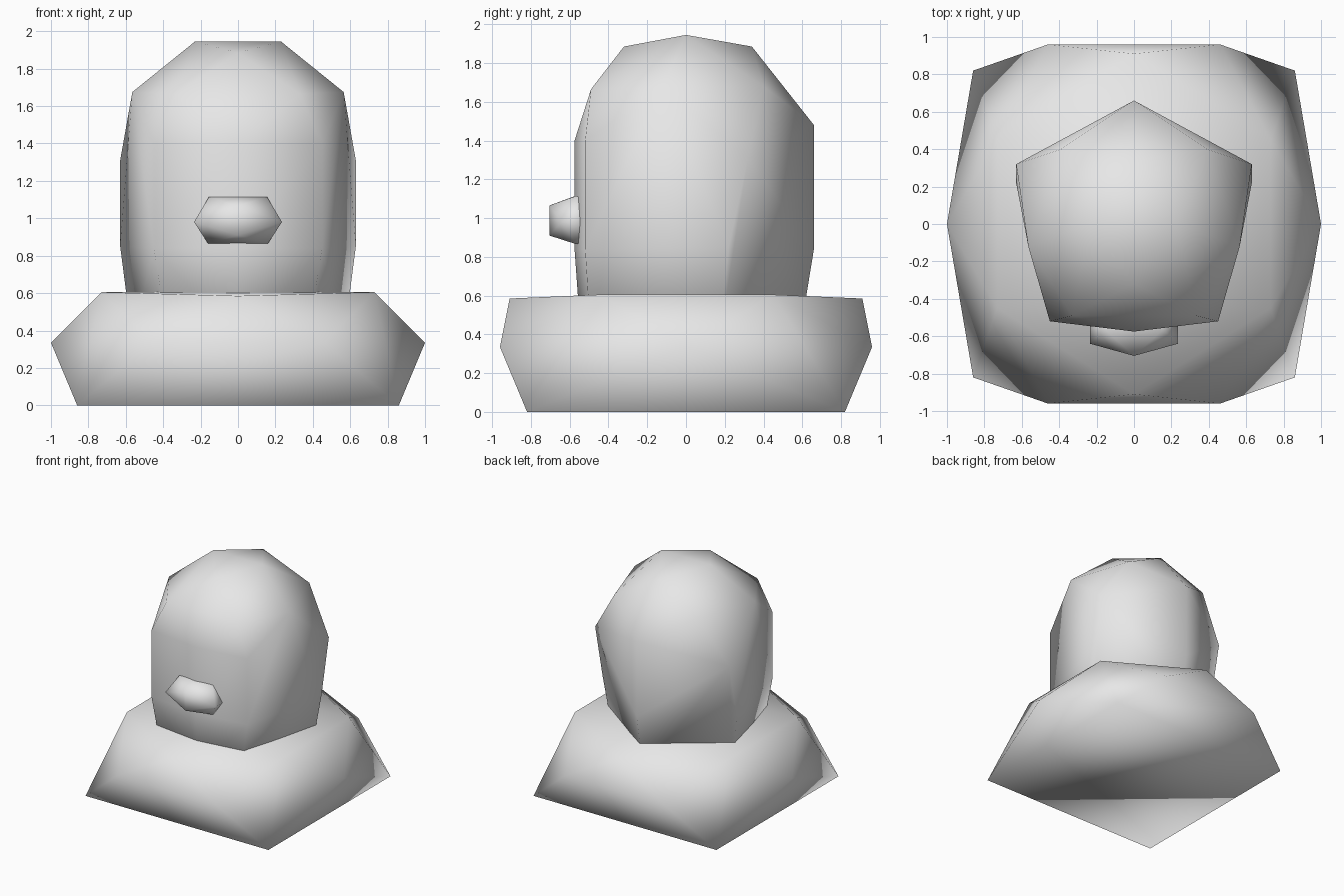
import bpy
import bmesh

cube = bpy.data.objects.get("Cube")
if cube:
    bpy.data.objects.remove(cube, do_unlink=True)

# One plain grey for the whole bust
grey = bpy.data.materials.new("plain_grey")
grey.use_nodes = True
grey.diffuse_color = (0.8, 0.8, 0.8, 1)
grey.node_tree.nodes["Principled BSDF"].inputs["Base Color"].default_value = (0.8, 0.8, 0.8, 1)


def faceted_form(name, corners, mirror_y=False):
    """Convex low-poly form from one half of its corners, mirrored across x (and y)."""
    points = set()
    for x, y, z in corners:
        for sx in (1, -1):
            for sy in ((1, -1) if mirror_y else (1,)):
                points.add((x * sx, y * sy, z))
    bm = bmesh.new()
    for p in sorted(points):
        bm.verts.new(p)
    bmesh.ops.convex_hull(bm, input=bm.verts)
    # Merge flat triangles back into whole faces
    bmesh.ops.dissolve_limit(bm, angle_limit=0.01, verts=bm.verts, edges=bm.edges)
    bmesh.ops.recalc_face_normals(bm, faces=bm.faces)
    for face in bm.faces:
        face.smooth = True
    mesh = bpy.data.meshes.new(name)
    bm.to_mesh(mesh)
    bm.free()
    mesh.materials.append(grey)
    obj = bpy.data.objects.new(name, mesh)
    bpy.context.collection.objects.link(obj)
    return obj


# Shoulders: square foot, wide waist, slightly sloped top
faceted_form("shoulders", [
    (0.86, 0.82, 0),
    (1.0, 0, 0.335), (0.46, 0.96, 0.335),
    (0.73, 0.45, 0.605), (0, 0.91, 0.585),
], mirror_y=True)

# Head: crown, brow, temples, jaw, then neck sunk into the shoulders
faceted_form("head", [
    (0.23, 0, 1.945), (0, -0.32, 1.885), (0, 0.34, 1.885),
    (0.565, -0.12, 1.675), (0.33, -0.49, 1.665), (0.39, 0.40, 1.68),
    (0, 0.66, 1.48), (0.63, 0.32, 1.31), (0.45, -0.52, 1.4), (0, -0.575, 1.4),
    (0, 0.66, 0.84), (0.63, 0.22, 0.85), (0.45, -0.52, 0.84), (0, -0.575, 0.84),
    (0, 0.58, 0.35), (0.565, 0.17, 0.35), (0.37, -0.49, 0.35), (0, -0.54, 0.35),
])

# Nose: small faceted wedge on the face
faceted_form("nose", [
    (0, -0.705, 1.065), (0, -0.705, 0.91),
    (0.235, -0.64, 0.98), (0.235, -0.53, 0.98),
    (0.155, -0.565, 1.115), (0, -0.575, 1.113),
    (0.16, -0.565, 0.865), (0, -0.575, 0.87),
    (0.15, -0.5, 1.09), (0.15, -0.5, 0.89),
])
